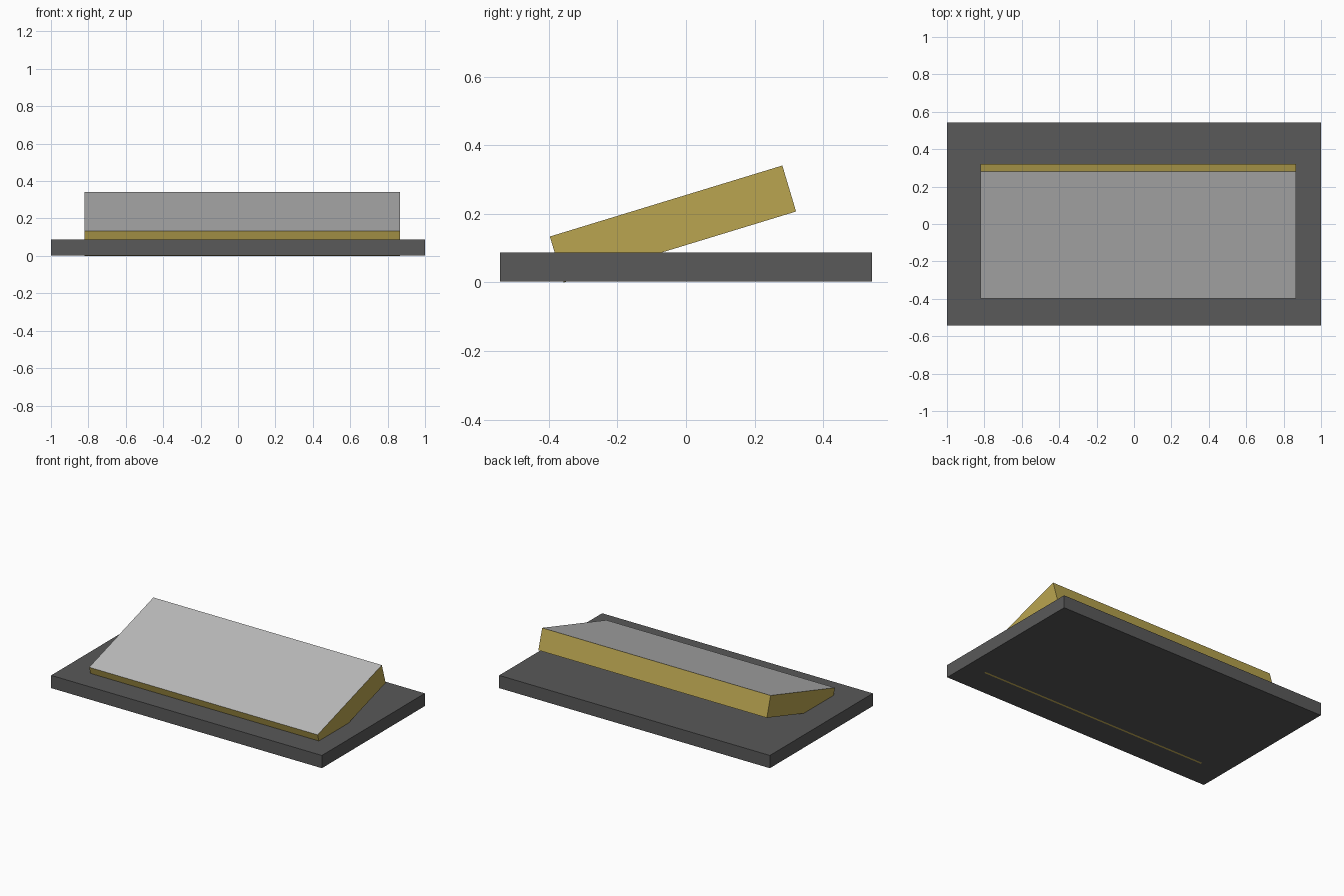
import bpy
import bmesh

cube = bpy.data.objects.get("Cube")
if cube:
    bpy.data.objects.remove(cube, do_unlink=True)


def material(name, rgb):
    m = bpy.data.materials.new(name)
    m.use_nodes = True
    m.diffuse_color = (*rgb, 1)
    bsdf = next(n for n in m.node_tree.nodes if n.type == 'BSDF_PRINCIPLED')
    bsdf.inputs["Base Color"].default_value = (*rgb, 1)
    return m


def extrude_profile(name, profile, x0, x1, mats):
    """Sweep a (y, z) side profile along x into a closed solid."""
    bm = bmesh.new()
    face = bm.faces.new([bm.verts.new((x0, y, z)) for y, z in profile])
    new = bmesh.ops.extrude_face_region(bm, geom=[face])["geom"]
    bmesh.ops.translate(bm, vec=(x1 - x0, 0, 0),
                        verts=[v for v in new if isinstance(v, bmesh.types.BMVert)])
    bmesh.ops.recalc_face_normals(bm, faces=bm.faces)
    # Upward faces take the last material
    for f in bm.faces:
        f.material_index = len(mats) - 1 if f.normal.z > 0.5 else 0
    mesh = bpy.data.meshes.new(name)
    bm.to_mesh(mesh)
    bm.free()
    for m in mats:
        mesh.materials.append(m)
    obj = bpy.data.objects.new(name, mesh)
    bpy.context.collection.objects.link(obj)
    return obj


dark = material("dark grey", (0.1, 0.1, 0.1))
gold = material("gold", (0.49, 0.375, 0.08))
grey = material("light grey", (0.5, 0.5, 0.5))

# Flat base plate
extrude_profile("base_plate",
                [(-0.543, 0.003), (0.543, 0.003), (0.543, 0.088), (-0.543, 0.088)],
                -1.0, 1.0, [dark])

# Tilted slab sunk into the base, gold sides with a grey top
extrude_profile("tilted_slab",
                [(-0.357, 0.0), (0.321, 0.207), (0.281, 0.341), (-0.397, 0.134)],
                -0.822, 0.866, [gold, grey])
